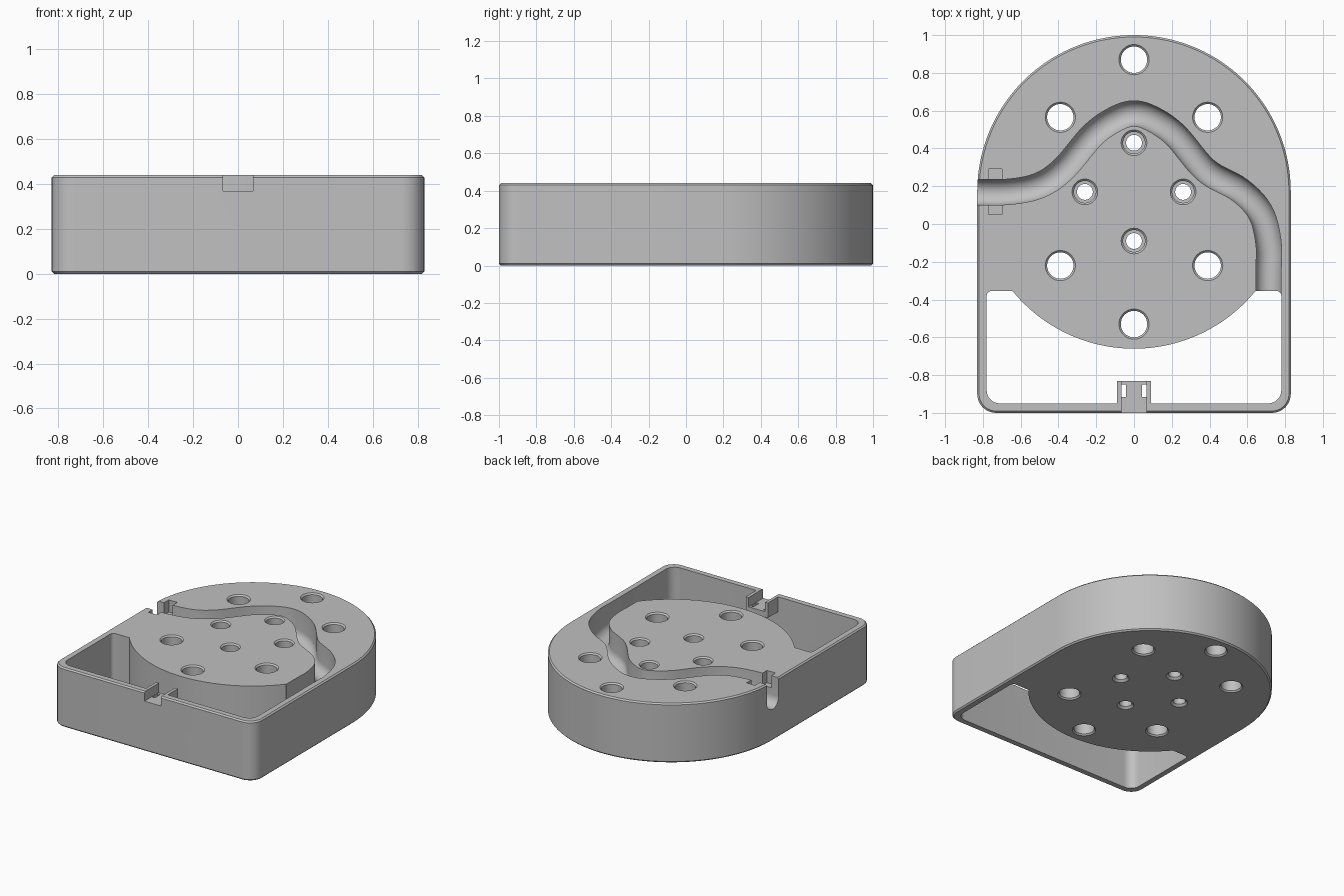
import bpy, bmesh
from math import sin, cos, pi, asin
from mathutils import Vector

cube = bpy.data.objects.get("Cube")
if cube:
    bpy.data.objects.remove(cube, do_unlink=True)

H = 0.44            # body height
R, CY = 0.83, 0.17  # round end radius and centre
SHELF = -0.355      # where the open pocket begins

grey = bpy.data.materials.new("plain_grey")
grey.diffuse_color = (0.53, 0.53, 0.53, 1)
grey.use_nodes = True
grey.node_tree.nodes["Principled BSDF"].inputs["Base Color"].default_value = (0.53, 0.53, 0.53, 1)


def loft(name, rings):
    """Closed solid through matching rings of 3D points."""
    bm = bmesh.new()
    loops = [[bm.verts.new(p) for p in ring] for ring in rings]
    n = len(loops[0])
    for a, b in zip(loops, loops[1:]):
        for i in range(n):
            j = (i + 1) % n
            bm.faces.new((a[i], a[j], b[j], b[i]))
    bm.faces.new(loops[0][::-1])
    bm.faces.new(loops[-1])
    bmesh.ops.recalc_face_normals(bm, faces=bm.faces)
    mesh = bpy.data.meshes.new(name)
    bm.to_mesh(mesh)
    bm.free()
    mesh.materials.append(grey)
    obj = bpy.data.objects.new(name, mesh)
    bpy.context.collection.objects.link(obj)
    return obj


def arc(cx, cy, r, a0, a1, n):
    steps = [a0 + (a1 - a0) * i / n for i in range(n + 1)]
    return [(cx + r * cos(a), cy + r * sin(a)) for a in steps]


def at(points, z):
    return [(x, y, z) for x, y in points]


def box(name, x0, x1, y0, y1, z0, z1):
    base = [(x0, y0), (x1, y0), (x1, y1), (x0, y1)]
    return loft(name, [at(base, z0), at(base, z1)])


def combine(target, tool, operation="DIFFERENCE"):
    mod = target.modifiers.new("combine", "BOOLEAN")
    mod.object, mod.operation, mod.solver = tool, operation, "EXACT"
    bpy.context.view_layer.objects.active = target
    bpy.ops.object.modifier_apply(modifier=mod.name)
    bpy.data.objects.remove(tool, do_unlink=True)


# Body: round back, square front with soft corners, fine chamfers
def outline(inset):
    r, c = R - inset, 0.1
    return (arc(0, CY, r, 0, pi, 96)
            + arc(-R + c, -1 + c, c - inset, pi, 1.5 * pi, 10)
            + arc(R - c, -1 + c, c - inset, 1.5 * pi, 2 * pi, 10))


body = loft("tray_body", [at(outline(i), z) for z, i in
                          ((0, 0.01), (0.01, 0), (H - 0.01, 0), (H, 0.01))])

# Open pocket, bounded at the back by the round hub
edge = asin((CY - SHELF) / R)
pocket = (arc(-0.71, -0.88, 0.07, pi, 1.5 * pi, 8)
          + arc(0.71, -0.88, 0.07, 1.5 * pi, 2 * pi, 8)
          + arc(0.755, SHELF - 0.025, 0.025, 0, pi / 2, 5)
          + arc(0, CY, R, -edge, -pi + edge, 48)
          + arc(-0.755, SHELF - 0.025, 0.025, pi / 2, pi, 5))
combine(body, loft("pocket_cutter", [at(pocket, -0.1), at(pocket, H + 0.1)]))

# Front clip bracket with its notch and two slots
combine(body, box("clip_bracket", -0.09, 0.09, -0.97, -0.83, 0.33, H), "UNION")
combine(body, box("notch_cutter", -0.067, 0.067, -1.1, -0.7, 0.37, 0.6))
for x in (-0.0535, 0.0535):
    combine(body, box("slot_cutter", x - 0.0115, x + 0.0115, -0.915, -0.85, 0.2, 0.6))


# Winding tube channel with a round floor
def smooth_path(pts, steps):
    out = []
    for p0, p1, p2, p3 in zip(pts, pts[1:], pts[2:], pts[3:]):
        for i in range(steps):
            t = i / steps
            out.append(0.5 * (2 * p1 + (p2 - p0) * t
                              + (2 * p0 - 5 * p1 + 4 * p2 - p3) * t * t
                              + (3 * p1 - p0 - 3 * p2 + p3) * t ** 3))
    return out + [pts[-2]]


knots = [Vector(p) for p in (
    (-1.1, 0.17), (-0.9, 0.17), (-0.67, 0.17), (-0.5, 0.205), (-0.37, 0.295),
    (-0.22, 0.47), (-0.1, 0.555), (0, 0.585), (0.1, 0.555), (0.22, 0.47),
    (0.38, 0.285), (0.56, 0.18), (0.67, 0.06), (0.712, -0.1), (0.712, -0.25),
    (0.712, -0.4), (0.712, -0.5))]
path = smooth_path(knots, 7)
TUBE, DEPTH = 0.067, 0.3
section = [(TUBE, H + 0.1)] + [(x, DEPTH + z) for x, z in arc(0, 0, TUBE, 0, -pi, 16)] + [(-TUBE, H + 0.1)]
rings = []
for i, p in enumerate(path):
    d = (path[min(i + 1, len(path) - 1)] - path[max(i - 1, 0)]).normalized()
    rings.append([(p.x - d.y * s, p.y + d.x * s, z) for s, z in section])
combine(body, loft("channel_cutter", rings))

# Retaining slots beside the channel mouth
combine(body, box("retainer_cutter", -0.77, -0.70, 0.05, 0.29, 0.35, 0.6))


# Mounting holes and stepped screw holes
def drill(x, y, levels):
    combine(body, loft("hole_cutter", [at(arc(x, y, r, 0, 2 * pi * 39 / 40, 39), z) for z, r in levels]))


large = [(-0.01, 0.09), (0.01, 0.07), (H - 0.01, 0.07), (H + 0.01, 0.09)]
small = [(-0.01, 0.068), (0.015, 0.042), (0.12, 0.042), (0.12, 0.058),
         (H - 0.01, 0.058), (H + 0.01, 0.078)]
for x, y in ((0, 0.87), (0, -0.53), (0.39, 0.565), (-0.39, 0.565), (0.39, -0.22), (-0.39, -0.22)):
    drill(x, y, large)
for x, y in ((0, 0.43), (0, -0.09), (0.26, 0.17), (-0.26, 0.17)):
    drill(x, y, small)

# Smooth curved walls, crisp edges
bpy.ops.object.select_all(action="DESELECT")
body.select_set(True)
bpy.context.view_layer.objects.active = body
bpy.ops.object.shade_smooth_by_angle(angle=pi / 6)
